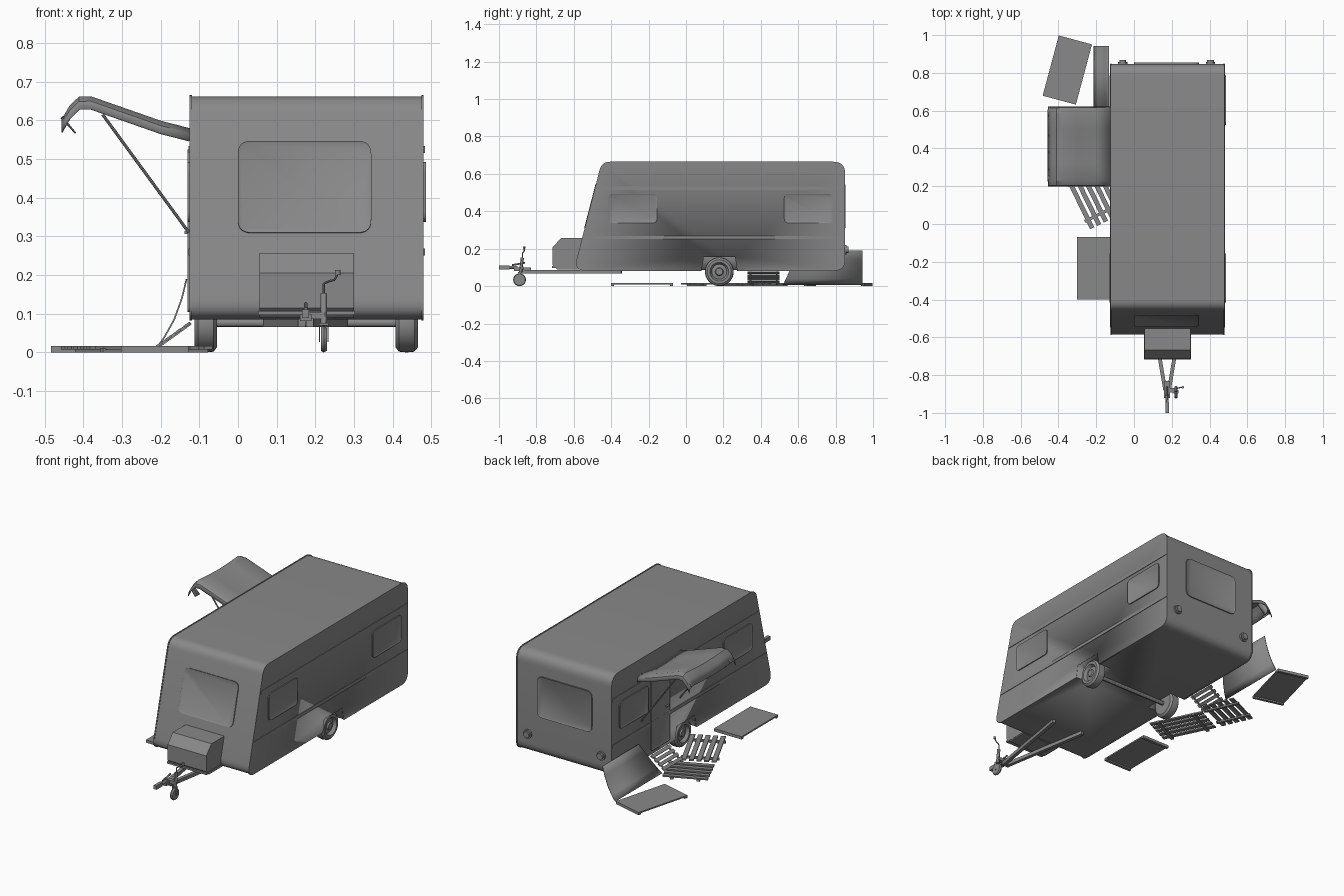
import bpy, bmesh, math
from mathutils import Matrix, Vector

if "Cube" in bpy.data.objects:
    bpy.data.objects.remove(bpy.data.objects["Cube"])

grey = bpy.data.materials.new("plain_grey")
grey.use_nodes = True
grey.diffuse_color = (0.25, 0.25, 0.25, 1)
grey.node_tree.nodes["Principled BSDF"].inputs["Base Color"].default_value = (0.25, 0.25, 0.25, 1)


def finish(name, bm, fix=True):
    if fix:
        bmesh.ops.recalc_face_normals(bm, faces=bm.faces)
    mesh = bpy.data.meshes.new(name)
    bm.to_mesh(mesh)
    bm.free()
    ob = bpy.data.objects.new(name, mesh)
    bpy.context.collection.objects.link(ob)
    mesh.materials.append(grey)
    bpy.ops.object.select_all(action='DESELECT')
    ob.select_set(True)
    bpy.context.view_layer.objects.active = ob
    bpy.ops.object.shade_smooth_by_angle()
    return ob


def fillet(points, segs=8):
    """Round each (u, v, radius) corner."""
    out = []
    for i, (u, v, r) in enumerate(points):
        p = Vector((u, v))
        if r == 0:
            out.append(p)
            continue
        a = (Vector(points[i - 1][:2]) - p).normalized()
        b = (Vector(points[(i + 1) % len(points)][:2]) - p).normalized()
        d = r / math.tan(a.angle(b) / 2)
        for k in range(segs + 1):
            t = k / segs
            out.append(p + a * d * (1 - t) ** 2 + b * d * t ** 2)
    return out


def frame(origin, u, v):
    u, v = Vector(u).normalized(), Vector(v).normalized()
    return Matrix.Translation(origin) @ Matrix((u, v, u.cross(v))).transposed().to_4x4()


def prism(name, pts, depth, mat, inset=0):
    """Extrude an outline along the frame's normal, optionally with a sunk panel."""
    bm = bmesh.new()
    base = bm.faces.new([bm.verts.new((p[0], p[1], 0)) for p in pts])
    ext = bmesh.ops.extrude_face_region(bm, geom=[base])["geom"]
    bmesh.ops.translate(bm, vec=(0, 0, depth), verts=[g for g in ext if isinstance(g, bmesh.types.BMVert)])
    bmesh.ops.recalc_face_normals(bm, faces=bm.faces)
    if inset:
        cap = [g for g in ext if isinstance(g, bmesh.types.BMFace)]
        bmesh.ops.inset_region(bm, faces=cap, thickness=inset)
        bmesh.ops.translate(bm, vec=(0, 0, -depth * 0.6), verts=cap[0].verts)
    bm.transform(mat)
    return finish(name, bm)


def side_prism(name, pts, x0, x1):
    return prism(name, pts, x1 - x0, frame((x0, 0, 0), (0, 1, 0), (0, 0, 1)))


def box(name, loc, size, angle=0, tilt=0):
    bm = bmesh.new()
    bmesh.ops.create_cube(bm, size=1)
    bm.transform(Matrix.Translation(loc) @ Matrix.Rotation(math.radians(angle), 4, 'Z')
                 @ Matrix.Rotation(math.radians(tilt), 4, 'Y') @ Matrix.Diagonal((*size, 1)))
    return finish(name, bm)


def rod(name, a, b, r, sides=12):
    a, b = Vector(a), Vector(b)
    bm = bmesh.new()
    bmesh.ops.create_cone(bm, cap_ends=True, segments=sides, radius1=r, radius2=r, depth=(b - a).length)
    bm.transform(Matrix.Translation((a + b) / 2) @ (b - a).to_track_quat('Z', 'Y').to_matrix().to_4x4()
                 @ Matrix.Rotation(math.pi / 4, 4, 'Z'))
    return finish(name, bm)


def wheel(name, loc, profile, flip=1):
    """Lathe an (x, radius) profile about the x axis."""
    bm = bmesh.new()
    vs = [bm.verts.new((x * flip, 0, r)) for x, r in profile]
    es = [bm.edges.new(pair) for pair in zip(vs, vs[1:])]
    bmesh.ops.spin(bm, geom=vs + es, cent=(0, 0, 0), axis=(1, 0, 0), angle=math.tau, steps=36)
    bmesh.ops.remove_doubles(bm, verts=bm.verts, dist=0.0001)
    bm.transform(Matrix.Translation(loc))
    return finish(name, bm)


# Body shell with slightly larger side skins
def shell(g):
    return fillet([(-0.597 - g, 0.085 - g, 0.05), (-0.448 - g, 0.662 + g, 0.06),
                   (0.848 + g, 0.662 + g, 0.065), (0.848 + g, 0.085 - g, 0.06)])


LEFT, RIGHT = 0.48, -0.125
body_parts = [side_prism("body", shell(0), RIGHT + 0.004, LEFT - 0.004),
              side_prism("left_skin", shell(0.003), LEFT - 0.006, LEFT),
              side_prism("right_skin", shell(0.003), RIGHT, RIGHT + 0.006)]

# Wheel arches
arch = [(0.07, 0.0), (0.095, 0.155), (0.262, 0.155), (0.287, 0.0)]
for x0, x1 in ((0.385, 0.5), (-0.145, -0.03)):
    cutter = side_prism("arch_cutter", arch, x0, x1)
    cutter.hide_render = True
    for part in body_parts:
        bpy.context.view_layer.objects.active = part
        mod = part.modifiers.new("arch", 'BOOLEAN')
        mod.object, mod.solver = cutter, 'EXACT'
        bpy.ops.object.modifier_apply(modifier="arch")
    bpy.data.objects.remove(cutter)

# Trim rails along both sides
for z in (0.524, 0.26):
    start = -0.597 + 0.26 * (z - 0.085) + 0.004
    for x in (LEFT, RIGHT):
        box("side_trim", (x, (start + 0.848) / 2, z), (0.006, 0.848 - start, 0.018))


# Windows with sunk panes
def window(name, origin, u, v, w, h, r):
    pts = fillet([(-w / 2, -h / 2, r), (w / 2, -h / 2, r), (w / 2, h / 2, r), (-w / 2, h / 2, r)], 6)
    prism(name, pts, 0.006, frame(origin, u, v), 0.007)


for y in (-0.285, 0.655):
    window("left_window", (LEFT, y, 0.415), (0, 1, 0), (0, 0, 1), 0.26, 0.155, 0.025)
    window("right_window", (RIGHT, y, 0.415), (0, -1, 0), (0, 0, 1), 0.26, 0.155, 0.025)
window("front_window", (0.172, -0.508, 0.427), (1, 0, 0), (0, 0.258, 1), 0.345, 0.245, 0.035)
window("rear_window", (0.172, 0.848, 0.427), (-1, 0, 0), (0, 0, 1), 0.345, 0.235, 0.035)

# Door
window("door", (RIGHT, 0.415, 0.315), (0, -1, 0), (0, 0, 1), 0.165, 0.42, 0.012)
box("door_handle", (RIGHT - 0.008, 0.355, 0.31), (0.01, 0.025, 0.008))

# Rear lamps
for x in (-0.06, 0.405):
    rod("rear_lamp_rim", (x, 0.84, 0.195), (x, 0.858, 0.195), 0.025, 24)
    rod("rear_lamp", (x, 0.84, 0.195), (x, 0.868, 0.195), 0.018, 24)

# Road wheels and axle
tyre = [(-0.029, 0), (-0.029, 0.063), (-0.02, 0.075), (0, 0.077), (0.02, 0.075), (0.029, 0.064),
        (0.029, 0.05), (0.022, 0.046), (0.012, 0.04), (0.016, 0.022), (0.024, 0.018), (0.024, 0)]
wheel("left_wheel", (0.436, 0.178, 0.077), tyre)
wheel("right_wheel", (-0.083, 0.178, 0.077), tyre, -1)
rod("axle", (-0.083, 0.178, 0.077), (0.436, 0.178, 0.077), 0.012)

# Front locker
side_prism("gas_locker", [(-0.57, 0.09), (-0.69, 0.09), (-0.715, 0.115), (-0.715, 0.205),
                          (-0.668, 0.257), (-0.53, 0.257)], 0.055, 0.3)
box("locker_lip", (0.177, -0.64, 0.102), (0.25, 0.155, 0.01))

# Drawbar and coupling
for s in (-1, 1):
    rod("drawbar", (0.175 + s * 0.01, -0.88, 0.076), (0.175 + s * 0.1, -0.345, 0.076), 0.014, 4)
box("coupling_base", (0.175, -0.875, 0.09), (0.03, 0.09, 0.018))
rod("coupling_shaft", (0.175, -0.9, 0.1), (0.175, -0.96, 0.1), 0.009)
box("coupling_head", (0.175, -0.972, 0.1), (0.018, 0.056, 0.022))
rod("coupling_lever", (0.175, -0.93, 0.112), (0.175, -0.86, 0.125), 0.005)

# Jockey wheel with crank
wheel("jockey_wheel", (0.222, -0.89, 0.034), [(-0.008, 0), (-0.008, 0.03), (0, 0.034), (0.008, 0.03), (0.008, 0)])
for x in (0.211, 0.233):
    box("jockey_fork", (x, -0.888, 0.05), (0.003, 0.014, 0.045))
box("jockey_bridge", (0.222, -0.888, 0.073), (0.025, 0.018, 0.006))
rod("jockey_tube", (0.222, -0.885, 0.07), (0.222, -0.875, 0.152), 0.009)
box("jockey_clamp", (0.2, -0.88, 0.095), (0.05, 0.022, 0.018))
crank = [(0.222, -0.875, 0.15), (0.222, -0.873, 0.178), (0.235, -0.868, 0.184),
         (0.25, -0.865, 0.188), (0.258, -0.865, 0.205)]
for a, b in zip(crank, crank[1:]):
    rod("crank", a, b, 0.003, 8)
rod("crank_knob", (0.258, -0.865, 0.2), (0.258, -0.865, 0.213), 0.007)


# Cloth sheets, from sections that share a point count
def sheet(name, rows, thick):
    bm = bmesh.new()
    grid = [[bm.verts.new(p) for p in row] for row in rows]
    for r0, r1 in zip(grid, grid[1:]):
        for i in range(len(r0) - 1):
            bm.faces.new((r0[i], r0[i + 1], r1[i + 1], r1[i]))
    ob = finish(name, bm)
    mod = ob.modifiers.new("thickness", 'SOLIDIFY')
    mod.thickness, mod.offset = thick, 0
    return ob


# Awning with drooping edges and end flap
ridge = [(-0.126, 0.578), (-0.2, 0.597), (-0.3, 0.632), (-0.38, 0.66), (-0.41, 0.66), (-0.435, 0.635), (-0.455, 0.6)]
edges = [(0.2, 0.032), (0.206, 0.012), (0.23, 0), (0.32, 0.006), (0.41, 0.009),
         (0.5, 0.006), (0.59, 0), (0.614, 0.012), (0.62, 0.032)]
sheet("awning", [[(x, y, z - drop) for x, z in ridge] for y, drop in edges], 0.004)
for y in (0.235, 0.585):
    rod("awning_strut", (-0.127, y, 0.31), (-0.35, y, 0.615), 0.004, 8)
    sheet("awning_corner", [[(-0.4, y - 0.02, 0.655), (-0.45, y - 0.02, 0.605), (-0.42, y - 0.02, 0.567)],
                            [(-0.4, y + 0.02, 0.655), (-0.457, y + 0.02, 0.605), (-0.42, y + 0.02, 0.567)]], 0.004)

# Leaning wind panel
lean = [(-0.133, 0.19, 0.62), (-0.145, 0.14, 0.585), (-0.165, 0.085, 0.555), (-0.19, 0.04, 0.535), (-0.213, 0.008, 0.52)]
sheet("wind_panel", [[(x, y, z) for x, z, y in lean], [(x, 0.943, z) for x, z, y in lean]], 0.004)


# Ground boards, slatted or solid, on two cross battens
def pallet(name, x, y, w, length, angle, slats):
    turn = Matrix.Rotation(math.radians(angle), 3, 'Z')
    pitch = w / slats
    for i in range(slats):
        p = turn @ Vector(((i + 0.5) * pitch - w / 2, 0, 0))
        box(name + "_board", (x + p.x, y + p.y, 0.012),
            (w if slats == 1 else pitch * 0.62, length, 0.008), angle)
    for s in (-1, 1):
        p = turn @ Vector((0, s * (length / 2 - (0.008 if slats == 1 else 0.05)), 0))
        box(name + "_batten", (x + p.x, y + p.y, 0.006), (w, 0.016, 0.012), angle)


pallet("front_mat", -0.215, -0.235, 0.175, 0.33, 0, 1)
pallet("rear_mat", -0.353, 0.815, 0.182, 0.33, -15, 1)
pallet("side_pallet", -0.217, 0.152, 0.2, 0.31, 26, 5)
pallet("door_pallet", -0.31, 0.42, 0.2, 0.24, -66, 5)

# Slatted ramp up to the door
for i in range(4):
    t = (i + 0.5) / 4
    box("ramp_slat", (-0.215 + 0.095 * t, 0.415, 0.012 + 0.068 * t), (0.018, 0.17, 0.006), 0, -36)
for y in (0.345, 0.485):
    rod("ramp_rail", (-0.217, y, 0.008), (-0.122, y, 0.076), 0.006, 4)
